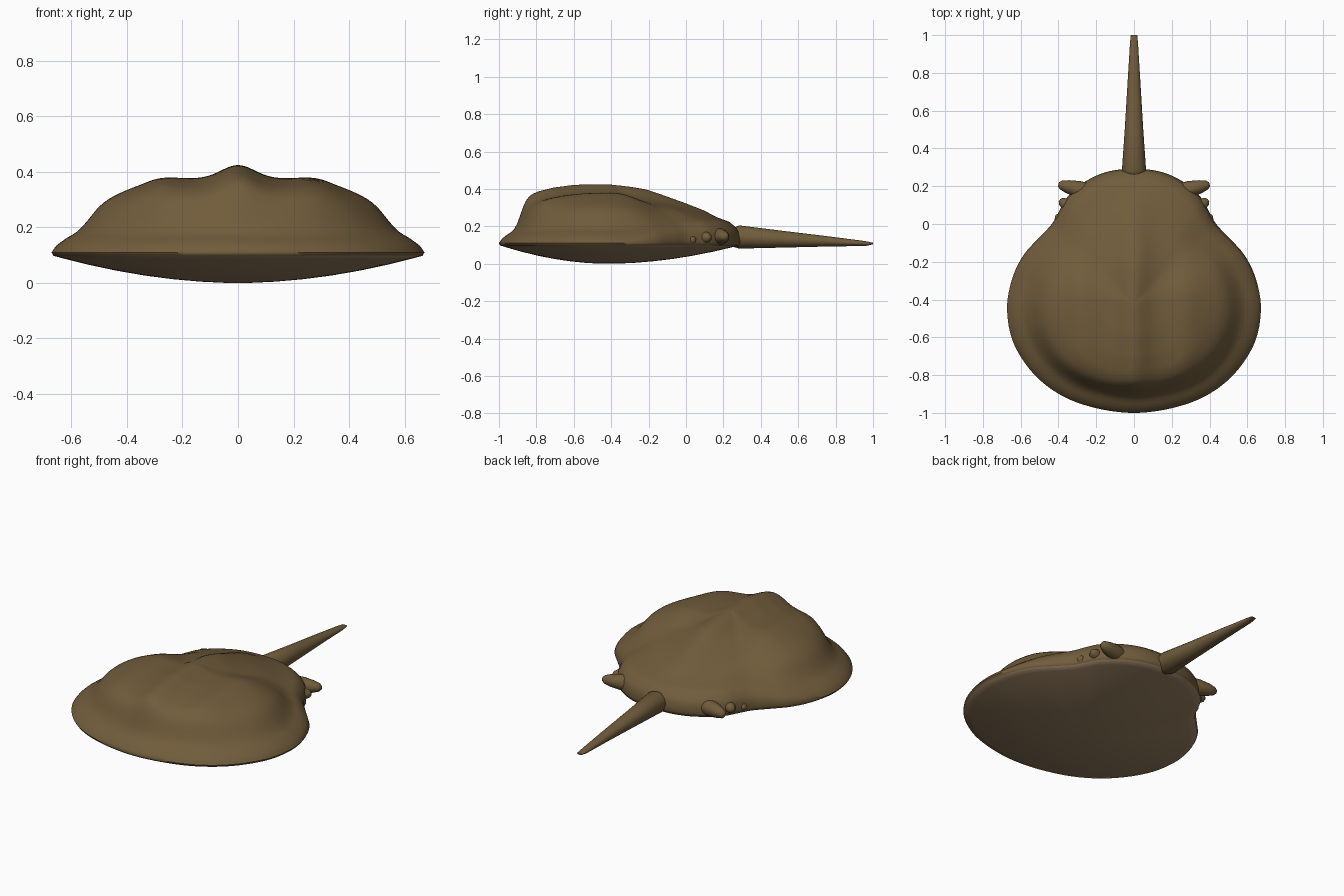
import bpy, bmesh, math
from mathutils import Vector

if "Cube" in bpy.data.objects:
    bpy.data.objects.remove(bpy.data.objects["Cube"])

brown = bpy.data.materials.new("shell brown")
brown.diffuse_color = (0.165, 0.108, 0.045, 1)
brown.use_nodes = True
brown.node_tree.nodes["Principled BSDF"].inputs["Base Color"].default_value = brown.diffuse_color
tan = bpy.data.materials.new("underside tan")
tan.diffuse_color = (0.30, 0.205, 0.115, 1)
tan.use_nodes = True
tan.node_tree.nodes["Principled BSDF"].inputs["Base Color"].default_value = tan.diffuse_color


def finish(name, bm, angle=50):
    bmesh.ops.recalc_face_normals(bm, faces=bm.faces)
    mesh = bpy.data.meshes.new(name)
    bm.to_mesh(mesh)
    bm.free()
    mesh.materials.append(brown)
    obj = bpy.data.objects.new(name, mesh)
    bpy.context.collection.objects.link(obj)
    bpy.ops.object.select_all(action='DESELECT')
    bpy.context.view_layer.objects.active = obj
    obj.select_set(True)
    bpy.ops.object.shade_smooth_by_angle(angle=math.radians(angle))
    return obj


def linear(pts, t):
    for (a, za), (b, zb) in zip(pts, pts[1:]):
        if t <= b:
            return za + (zb - za) * (t - a) / (b - a)
    return pts[-1][1]


def soft(pts, s, window=0.05):
    # profile lookup, averaged over a small window to round its corners
    w = min(window, 1 - s)
    return sum(linear(pts, abs(s + w * k / 4)) for k in range(-4, 5)) / 9


def smoothstep(a, b, x):
    t = max(0, min(1, (x - a) / (b - a)))
    return t * t * (3 - 2 * t)


def skin(bm, rings):
    for r0, r1 in zip(rings, rings[1:]):
        n = len(r0)
        for i in range(n):
            bm.faces.new((r0[i], r0[(i + 1) % n], r1[(i + 1) % n], r1[i]))


# Shell: rings scaled from the plan outline, with height profiles
half = [(0.2, -0.975), (0.38, -0.91), (0.53, -0.795), (0.638, -0.63),
        (0.672, -0.45), (0.645, -0.29), (0.585, -0.165), (0.50, -0.07),
        (0.435, 0.0), (0.395, 0.07), (0.355, 0.14), (0.28, 0.21),
        (0.19, 0.26), (0.1, 0.285)]
loop = [(0, -1.0)] + half + [(0, 0.292)] + [(-x, y) for x, y in reversed(half)]
loop = [Vector(p) for p in loop]
outline = []
N = len(loop)
for i in range(N):
    a, b, c, d = (loop[(i + k) % N] for k in (-1, 0, 1, 2))
    for k in range(6):
        t = k / 6
        outline.append(0.5 * (2 * b + (c - a) * t + (2 * a - 5 * b + 4 * c - d) * t * t
                              + (3 * b - a - 3 * c + d) * t ** 3))

centre = Vector((0, -0.42))
side_top = [(0, .378), (.3, .375), (.45, .362), (.6, .335), (.72, .295), (.79, .245),
            (.83, .196), (.88, .175), (.96, .15), (1, .11)]
front_top = [(0, .378), (.3, .375), (.5, .36), (.65, .338), (.74, .31), (.79, .275),
             (.82, .21), (.88, .17), (.96, .145), (1, .11)]
rear_top = [(0, .378), (.3, .355), (.59, .30), (.8, .25), (.9, .23), (.96, .21),
            (.985, .185), (1, .12)]


def top_height(o, p, s):
    d = (o.y - centre.y) / (o - centre).length
    rear, front = smoothstep(0.1, 0.9, d), smoothstep(0.3, 0.9, -d)
    z = (soft(front_top, s, .035) * front + soft(rear_top, s) * rear
         + soft(side_top, s) * (1 - rear - front))
    tail_fade = 1 - smoothstep(-0.35, 0.15, p.y)
    z += (0.047 * math.exp(-(p.x / 0.085) ** 2) * (1 - smoothstep(.7, .87, s))
          * (.35 + .65 * tail_fade))
    z += (0.013 * math.exp(-((abs(p.x) - 0.28) / 0.075) ** 2)
          * (1 - smoothstep(0.6, 0.86, s)) * tail_fade)
    return z


bm = bmesh.new()
steps = [0.04] + [i / 36 for i in range(2, 36)] + [0.985, 1]
top, bottom = [], []
for s in steps:
    ring = []
    for o in outline:
        p = centre + (o - centre) * s
        ring.append(bm.verts.new((p.x, p.y, top_height(o, p, s))))
    top.append(ring)
for s in (0.99, 0.93, 0.8, 0.65, 0.5, 0.35, 0.2, 0.08):
    ring = []
    for o in outline:
        p = centre + (o - centre) * s
        ring.append(bm.verts.new((p.x, p.y, 0.1 * s ** 1.9)))
    bottom.append(ring)
skin(bm, top + bottom)
for ring, z in ((top[0], 0.425), (bottom[-1], 0.0)):
    tip = bm.verts.new((centre.x, centre.y, z))
    for i in range(len(ring)):
        bm.faces.new((ring[i], ring[(i + 1) % len(ring)], tip))
# Underside colour: every face below the rim
for f in bm.faces:
    if f.calc_center_median().z < 0.102:
        f.material_index = 1
shell = finish("shell", bm, 60)
shell.data.materials.append(tan)

# Tail spike: stations of y, centre z, half width, half height
bm = bmesh.new()
rings = []
for y, z, rx, rz in [(0.235, .135, .03, .03), (0.25, .141, .055, .05), (0.285, .143, .064, .062),
                     (0.5, .132, .049, .046), (0.75, .12, .034, .028),
                     (0.96, .108, .021, .013), (1.0, .108, .017, .004)]:
    rings.append([bm.verts.new((rx * math.cos(a), y, z + rz * math.sin(a)))
                  for a in (math.tau * k / 28 for k in range(28))])
skin(bm, rings)
bm.faces.new(rings[0])
bm.faces.new(rings[-1])
finish("tail_spike", bm)


# Side spines at the rear edge of the shell, mirrored
def spine(name, start, end, r0, r1, side):
    a, b = Vector(start), Vector(end)
    a.x *= side
    b.x *= side
    turn = (b - a).to_track_quat('Z', 'Y')
    length = (b - a).length
    bm = bmesh.new()
    rings = []
    for t, f in [(0, 1), (.35, .95), (.7, .6), (.92, .2), (1, -.25)]:
        r = r1 + (r0 - r1) * f
        rings.append([bm.verts.new(a + turn @ Vector((r * math.cos(k * math.tau / 14),
                                                      r * math.sin(k * math.tau / 14), t * length)))
                      for k in range(14)])
    skin(bm, rings)
    bm.faces.new(rings[0])
    bm.faces.new(rings[-1])
    finish(name, bm)


for side, label in ((1, "right"), (-1, "left")):
    spine(label + "_rear_spine", (0.24, 0.17, 0.145), (0.40, 0.21, 0.145), .046, .018, side)
    spine(label + "_middle_spine", (0.30, 0.07, 0.14), (0.395, 0.125, 0.14), .042, .014, side)
    spine(label + "_front_spine", (0.34, -0.01, 0.13), (0.415, 0.045, 0.125), .04, .013, side)
